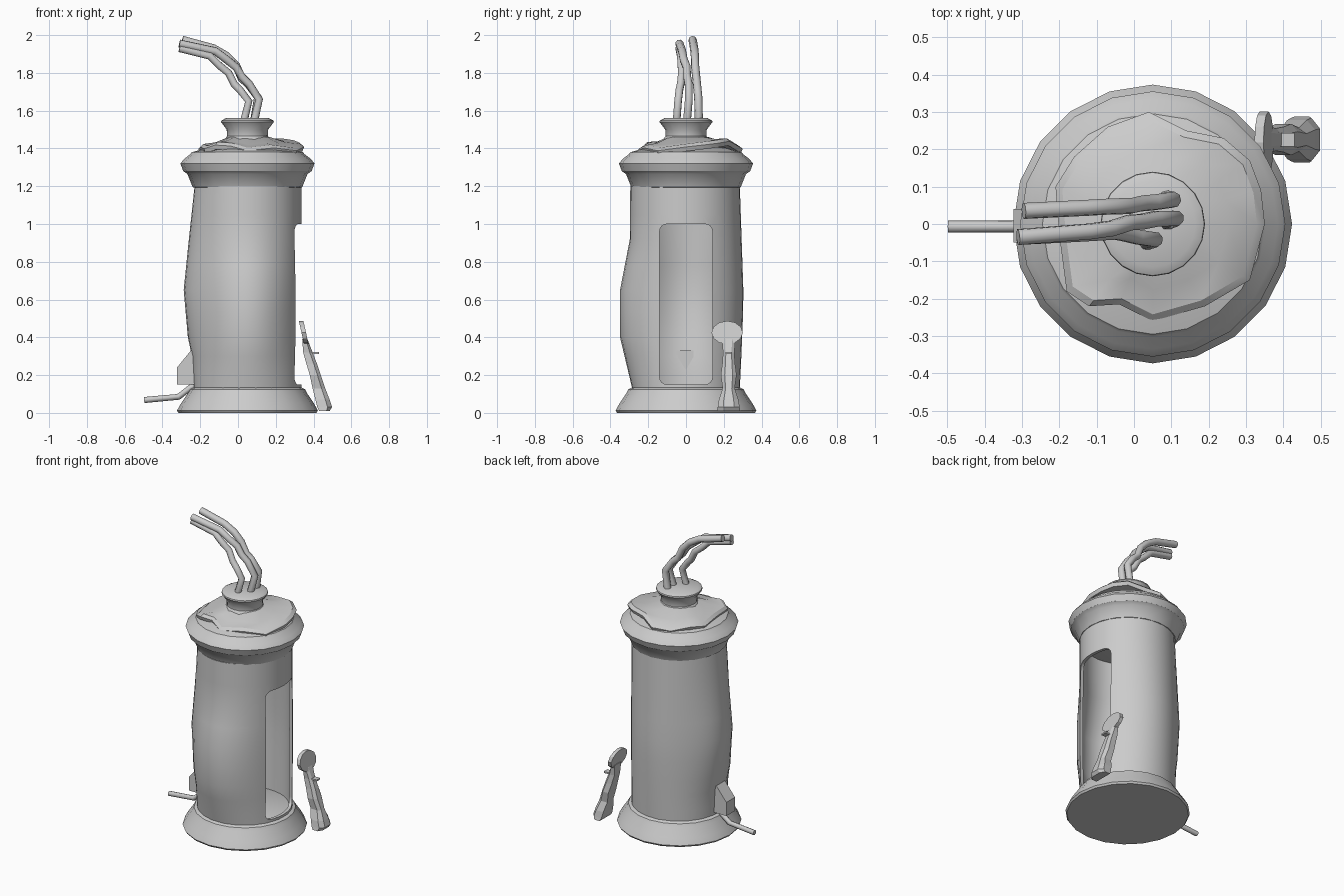
import bpy, bmesh, math
from mathutils import Vector

if "Cube" in bpy.data.objects:
    bpy.data.objects.remove(bpy.data.objects["Cube"])

CX = 0.05  # axis of the round body


def finish(ob, angle):
    bpy.ops.object.select_all(action='DESELECT')
    bpy.context.view_layer.objects.active = ob
    ob.select_set(True)
    if angle:
        bpy.ops.object.shade_smooth_by_angle(angle=math.radians(angle))


def loft(name, rings, closed=False, angle=35):
    """Skin a list of equal-length rings; cap the ends or join last to first."""
    bm = bmesh.new()
    vs = [[bm.verts.new(p) for p in r] for r in rings]
    n = len(vs[0])
    pairs = list(zip(vs, vs[1:])) + ([(vs[-1], vs[0])] if closed else [])
    for a, b in pairs:
        for i in range(n):
            j = (i + 1) % n
            bm.faces.new((a[i], a[j], b[j], b[i]))
    if not closed:
        bm.faces.new(vs[0])
        bm.faces.new(vs[-1])
    bmesh.ops.recalc_face_normals(bm, faces=bm.faces)
    me = bpy.data.meshes.new(name)
    bm.to_mesh(me)
    bm.free()
    ob = bpy.data.objects.new(name, me)
    bpy.context.collection.objects.link(ob)
    finish(ob, angle)
    return ob


def ring(r, z, n=20, bulge=None):
    pts = []
    for i in range(n):
        a = 2 * math.pi * i / n
        rr = r + (bulge(a, z) if bulge else 0)
        pts.append((CX + rr * math.cos(a), rr * math.sin(a), z))
    return pts


def lathe(name, profile, angle=35):
    return loft(name, [ring(r, z) for r, z in profile], angle=angle)


def tube(name, pts, radius, sides=2):
    cu = bpy.data.curves.new(name, 'CURVE')
    cu.dimensions = '3D'
    cu.bevel_depth = radius
    cu.bevel_resolution = sides
    cu.use_fill_caps = True
    sp = cu.splines.new('POLY')
    sp.points.add(len(pts) - 1)
    for p, co in zip(sp.points, pts):
        p.co = (*co, 1)
    ob = bpy.data.objects.new(name, cu)
    bpy.context.collection.objects.link(ob)
    finish(ob, None)
    bpy.ops.object.convert(target='MESH')
    finish(bpy.context.object, 50)


def lerp_table(table, z):
    for (z0, v0), (z1, v1) in zip(table, table[1:]):
        if z0 <= z <= z1:
            return v0 + (v1 - v0) * (z - z0) / (z1 - z0)
    return 0


# flared base and upper collar
lathe("base", [(.365, 0), (.373, .012), (.352, .05), (.315, .105), (.305, .125), (.285, .135)])
lathe("collar", [(.275, 1.19), (.29, 1.195), (.318, 1.265), (.34, 1.28), (.355, 1.32),
                 (.335, 1.345), (.302, 1.37), (.295, 1.38), (.12, 1.43)])

# battered hollow body: buckled outward on the front and left
FRONT = [(.13, 0), (.4, .064), (.65, .064), (.92, .012), (1.2, .01)]
LEFT = [(.13, 0), (.33, .01), (.4, .03), (.65, .052), (.92, .025), (1.2, -.005)]
BACK = [(.13, 0), (.3, .008), (.6, .02), (1.2, 0)]


def bulge(a, z):
    d = math.degrees(a)
    return sum(lerp_table(t, z) * math.exp(-.5 * ((d - c) / 28) ** 2)
               for t, c in ((FRONT, 270), (LEFT, 180), (BACK, 90)))


levels = [.13, .2, .3, .4, .53, .65, .78, .92, 1.05, 1.2]
body = loft("body_shell",
            [ring(.285, z, 40, bulge) for z in levels] +
            [ring(.265, z, 40, bulge) for z in reversed(levels)], closed=True)

# doorway with rounded corners cut through the right side
outline = []
for cy, cz, start in ((.10, .96, 0), (-.10, .96, 90), (-.10, .19, 180), (.10, .19, 270)):
    for k in range(5):
        a = math.radians(start + 22.5 * k)
        outline.append((cy + .04 * math.cos(a), cz + .04 * math.sin(a)))
cutter = loft("doorway_cutter", [[(x, y, z) for y, z in outline] for x in (.12, .6)])
cutter.hide_render = True
mod = body.modifiers.new("doorway", 'BOOLEAN')
mod.operation = 'DIFFERENCE'
mod.solver = 'EXACT'
mod.object = cutter
finish(body, None)
bpy.ops.object.modifier_apply(modifier=mod.name)
bpy.data.objects.remove(cutter)
finish(body, 35)

# crumpled lid: irregular rim (x, y, z)
rim = [(.35, 0, 1.42), (.34, .09, 1.43), (.31, .17, 1.44), (.24, .23, 1.45), (.14, .25, 1.44),
       (.04, .30, 1.41), (-.07, .26, 1.40), (-.16, .18, 1.42), (-.21, .10, 1.41),
       (-.20, -.03, 1.42), (-.18, -.18, 1.41), (-.12, -.22, 1.43), (-.04, -.215, 1.425),
       (.05, -.26, 1.40), (.19, -.22, 1.415), (.31, -.15, 1.40)]


def lid_ring(s, zfun):
    return [(CX + (x - CX) * s, y * s, zfun(z)) for x, y, z in rim]


loft("crumpled_lid", [lid_ring(.4, lambda z: 1.40), lid_ring(.97, lambda z: z - .035),
                      lid_ring(1, lambda z: z - .012), lid_ring(.93, lambda z: z + .004),
                      lid_ring(.68, lambda z: z * .6 + .4 * 1.45),
                      lid_ring(.4, lambda z: 1.46)], angle=30)

# neck on top
lathe("neck", [(.13, 1.42), (.124, 1.445), (.108, 1.465), (.11, 1.5), (.14, 1.54),
               (.138, 1.548), (.115, 1.56)])

# three torn cables
tube("cable_back", [(.085, .068, 1.54), (.105, .065, 1.67), (.055, .058, 1.74), (.02, .055, 1.77),
                    (-.01, .048, 1.84), (-.06, .047, 1.89), (-.13, .043, 1.93),
                    (-.295, .035, 1.975)], .022)
tube("cable_middle", [(.085, .005, 1.54), (.112, .015, 1.66), (.06, .014, 1.74), (.02, .006, 1.78),
                      (-.01, .004, 1.83), (-.06, -.012, 1.87), (-.12, -.02, 1.915),
                      (-.31, -.035, 1.955)], .022)
tube("cable_front", [(.03, -.05, 1.54), (.057, -.042, 1.65), (.01, -.035, 1.71), (-.02, -.028, 1.74),
                     (-.05, -.022, 1.80), (-.10, -.025, 1.84), (-.15, -.028, 1.89),
                     (-.31, -.036, 1.93)], .021)

# wedge bracket and bent rod on the left
wedge = [(-.323, .15), (-.323, .24), (-.25, .33), (-.22, .33), (-.22, .15)]
loft("side_bracket", [[(x, y, z) for x, z in wedge] for y in (-.05, .04)], angle=None)
tube("bent_rod", [(-.22, -.007, .15), (-.25, -.007, .135), (-.315, -.007, .085),
                  (-.497, -.007, .068)], .016)

# leaning handle at the right: stem sections (z, x0, x1, half width)
HY = .226
stem = [(.01, .43, .485, .062), (.03, .42, .498, .058), (.07, .41, .485, .052), (.13, .395, .462, .032),
        (.2, .38, .438, .042), (.26, .362, .418, .034), (.32, .345, .395, .03), (.39, .34, .368, .036)]


def stem_ring(z, x0, x1, h):
    c = .3 * (x1 - x0)
    return [(x0, HY - h, z), (x1 - c, HY - h, z), (x1, HY - h * .5, z),
            (x1, HY + h * .5, z), (x1 - c, HY + h, z), (x0, HY + h, z)]


loft("handle_stem", [stem_ring(*s) for s in stem], angle=None)
head = []
for dx in (-.012, .012):
    r = []
    for k in range(12):
        a = 2 * math.pi * k / 12
        dz = .062 * math.sin(a)
        r.append((.348 + dx - .22 * dz, .218 + .083 * math.cos(a), .425 + dz))
    head.append(r)
loft("handle_head", head, angle=None)
loft("handle_spur", [[(x, HY + y, z) for y, z in ((-.018, .312), (.018, .312), (.018, .322), (-.018, .322))]
                     for x in (.37, .43)], angle=None)
